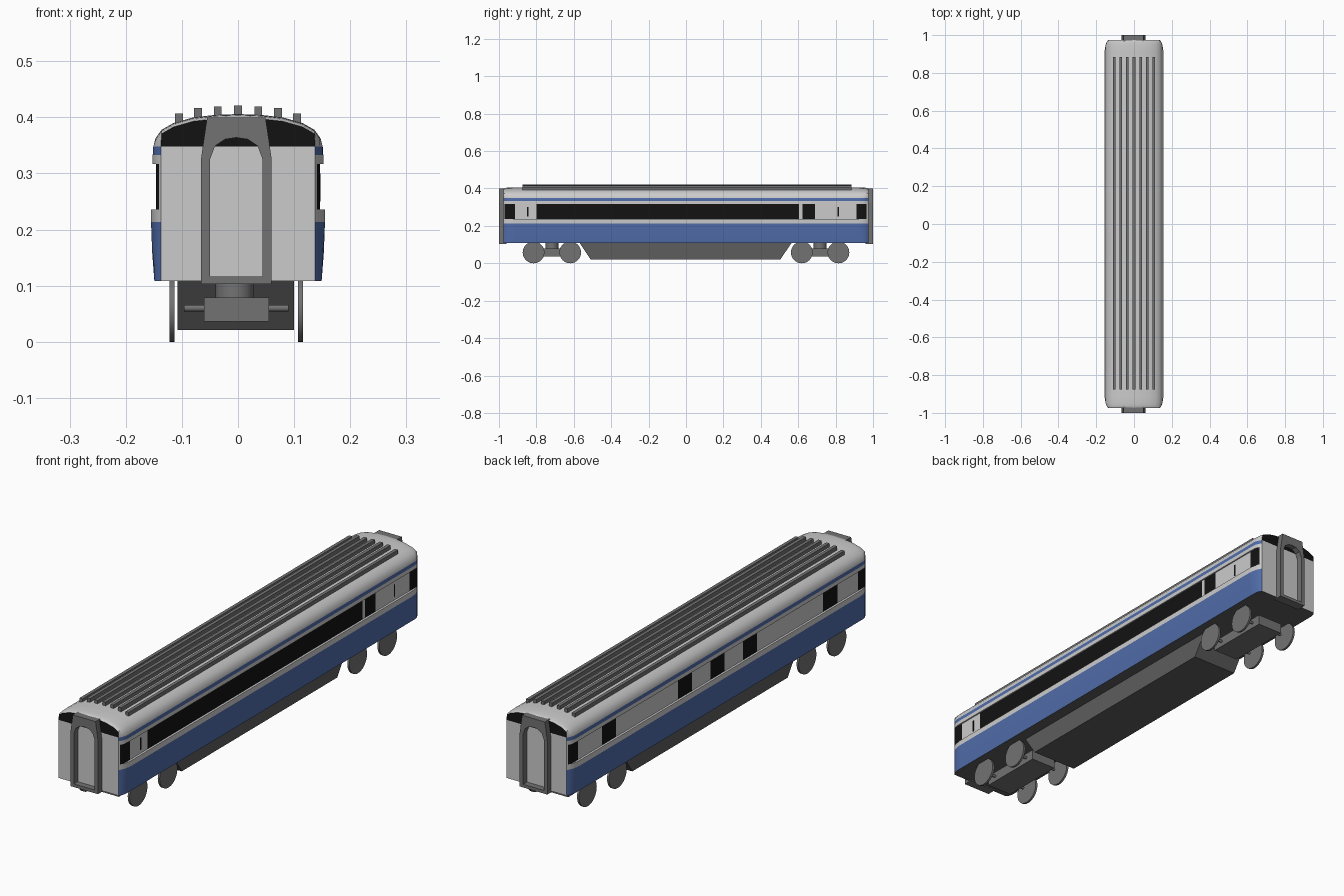
import bpy, bmesh, math
from mathutils import Matrix

if "Cube" in bpy.data.objects:
    bpy.data.objects.remove(bpy.data.objects["Cube"])


def material(name, rgb):
    m = bpy.data.materials.new(name)
    m.diffuse_color = (*rgb, 1)
    m.use_nodes = True
    m.node_tree.nodes["Principled BSDF"].inputs["Base Color"].default_value = m.diffuse_color
    return m


LIGHT = material("light_grey", (0.6, 0.59, 0.59))
BLUE = material("blue", (0.08, 0.15, 0.4))
BLACK = material("black", (0.006, 0.006, 0.006))
DARK = material("dark_grey", (0.11, 0.11, 0.11))
STEEL = material("steel_grey", (0.17, 0.17, 0.17))


def finish(bm, name, mats, smooth=False):
    bmesh.ops.recalc_face_normals(bm, faces=bm.faces)
    me = bpy.data.meshes.new(name)
    bm.to_mesh(me)
    bm.free()
    ob = bpy.data.objects.new(name, me)
    bpy.context.collection.objects.link(ob)
    for m in mats:
        me.materials.append(m)
    if smooth:
        bpy.ops.object.select_all(action='DESELECT')
        ob.select_set(True)
        bpy.context.view_layer.objects.active = ob
        bpy.ops.object.shade_smooth_by_angle(angle=math.radians(30))
    return ob


def box(name, x, y, z, mat, y_bottom=None):
    """Box from (min, max) ranges, optionally with a different y range at the bottom."""
    bm = bmesh.new()
    bmesh.ops.create_cube(bm, size=1)
    for v in bm.verts:
        yr = y_bottom if (y_bottom and v.co.z < 0) else y
        v.co = (x[v.co.x > 0], yr[v.co.y > 0], z[v.co.z > 0])
    return finish(bm, name, [mat])


def cylinder(name, centre, r, length, axis, mat, segments=32):
    bm = bmesh.new()
    rot = Matrix.Rotation(math.pi / 2, 4, 'Y') if axis == 'X' else Matrix()
    bmesh.ops.create_cone(bm, cap_ends=True, segments=segments, radius1=r, radius2=r,
                          depth=length, matrix=Matrix.Translation(centre) @ rot)
    return finish(bm, name, [mat], True)


# Body shell: half cross-section lofted along y, with windows coloured in the recessed band
half = [(0.149, 0.108), (0.153, 0.16), (0.155, 0.214), (0.155, 0.236), (0.146, 0.236),
        (0.146, 0.317), (0.152, 0.317), (0.152, 0.333), (0.151, 0.348), (0.147, 0.363),
        (0.136, 0.378), (0.115, 0.39), (0.08, 0.4), (0.04, 0.4045), (0, 0.406)]
section = half + [(-x, z) for x, z in half[-2::-1]]
n = len(section)
windows = {
    1: [(-0.97, -0.915), (-0.8, 0.605), (0.622, 0.69), (0.912, 0.965)],
    -1: [(-0.97, -0.915), (-0.78, -0.687), (-0.255, -0.165), (-0.042, 0.048),
         (0.17, 0.26), (0.665, 0.757), (0.915, 0.97)],
}
ends = [(0.975, 0.137, 0.007), (0.97, 0.1405, 0.004), (0.96, 0.146, 0.002),
        (0.945, 0.151, 0.001), (0.92, 0.156, 0)]


def corner(y):
    """Half width limit and roof drop at y, for the rounded ends."""
    y = abs(y)
    if y <= ends[-1][0]:
        return 0.2, 0
    for (y1, w1, d1), (y0, w0, d0) in zip(ends, ends[1:]):
        if y >= y0:
            t = (y - y0) / (y1 - y0)
            return w0 + t * (w1 - w0), d0 + t * (d1 - d0)


stations = {s * e[0] for e in ends for s in (-1, 1)}
stations |= {y for side in windows.values() for w in side for y in w}
stations = sorted(stations)
bm = bmesh.new()
rings = []
for y in stations:
    w, d = corner(y)
    rings.append([bm.verts.new((max(-w, min(w, x)), y, z - d * (z > 0.355))) for x, z in section])
for i in range(len(rings) - 1):
    ym = (stations[i] + stations[i + 1]) / 2
    for j in range(n):
        k = (j + 1) % n
        f = bm.faces.new((rings[i][j], rings[i][k], rings[i + 1][k], rings[i + 1][j]))
        row = min(j, n - 2 - j)
        side = 1 if j < n // 2 else -1
        if j == n - 1:
            f.material_index = 3
        elif row in (0, 1, 7):
            f.material_index = 1
        elif row == 4 and any(a < ym < b for a, b in windows[side]):
            f.material_index = 2
for ring in (rings[0], rings[-1]):
    bm.faces.new(ring[:9] + ring[n - 9:])
    bm.faces.new(ring[8:n - 8]).material_index = 2
finish(bm, "coach_body", [LIGHT, BLUE, BLACK, DARK], True)

# Door slots on the right side
for y in (-0.845, 0.813):
    box("door_slot", (0.144, 0.1468), (y - 0.004, y + 0.004), (0.25, 0.3), BLACK)

# Roof ribs
for x, top in ((0, 0.421), (0.036, 0.419), (0.071, 0.417), (0.105, 0.407)):
    for s in ((1,) if x == 0 else (1, -1)):
        box("roof_rib", (s * x - 0.007, s * x + 0.007), (-0.875, 0.885), (top - 0.025, top), STEEL)

# Gangway frames at both ends
outer = [(0.063, 0.103), (0.063, 0.325), (0.058, 0.36), (0.052, 0.4), (0, 0.4)]
inner = [(0.047, 0.116), (0.047, 0.325), (0.038, 0.349), (0.02, 0.361), (0, 0.364)]
for s in (-1, 1):
    bm = bmesh.new()
    loops = []
    for pts, y in ((outer, 0.96), (outer, 1), (inner, 1), (inner, 0.96)):
        full = pts + [(-x, z) for x, z in pts[-2::-1]]
        loops.append([bm.verts.new((x - 0.003, s * y, z)) for x, z in full])
    for a, b in zip(loops, loops[1:] + loops[:1]):
        for j in range(len(a)):
            k = (j + 1) % len(a)
            bm.faces.new((a[j], a[k], b[k], b[j]))
    finish(bm, "gangway_frame", [STEEL])

# Underfloor equipment box
box("underfloor_box", (-0.108, 0.1), (-0.57, 0.565), (0.021, 0.11), DARK, y_bottom=(-0.51, 0.505))

# Bogies: frame, pivot, axles and wheels
CX = -0.003
for s in (-1, 1):
    c = s * 0.717
    box("bogie_frame", (CX - 0.058, CX + 0.058), (c - 0.14, c + 0.14), (0.036, 0.079), STEEL)
    cylinder("bogie_pivot", (CX - 0.003, c, 0.093), 0.034, 0.032, 'Z', STEEL)
    for y in (c - 0.098, c + 0.098):
        cylinder("axle", (CX, y, 0.06), 0.006, 0.186, 'X', STEEL, 16)
        for sx in (-1, 1):
            cylinder("wheel", (CX + sx * 0.1145, y, 0.058), 0.058, 0.009, 'X', STEEL, 40)
